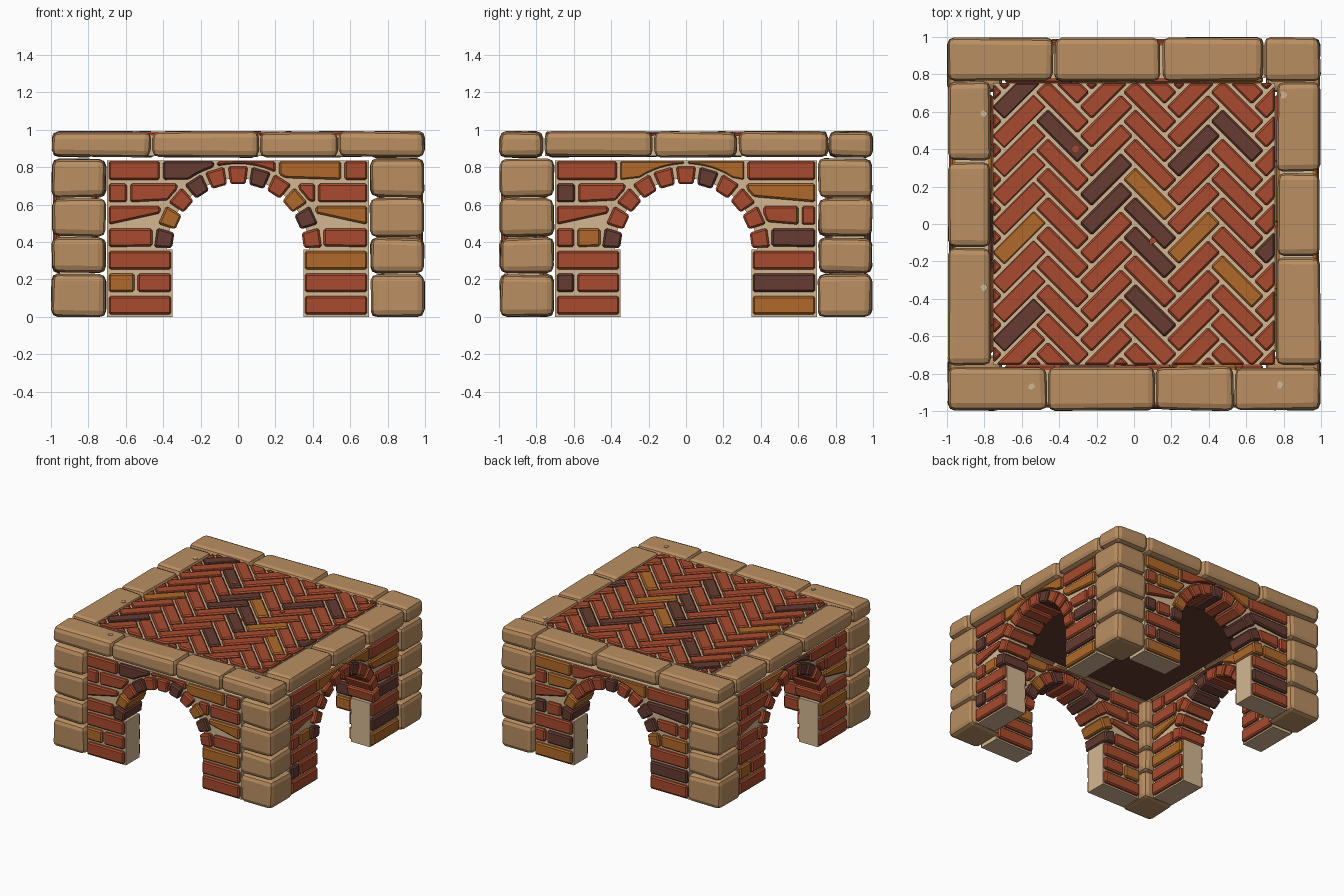
import bpy, bmesh, math, random
from mathutils import Vector

random.seed(4)
if "Cube" in bpy.data.objects:
    bpy.data.objects.remove(bpy.data.objects["Cube"], do_unlink=True)


def material(name, rgb):
    """Flat material from 0-255 display values, converted to linear."""
    lin = [((c / 255 + 0.055) / 1.055) ** 2.4 for c in rgb] + [1]
    m = bpy.data.materials.new(name)
    m.use_nodes = True
    m.diffuse_color = lin
    node = m.node_tree.nodes["Principled BSDF"]
    node.inputs["Base Color"].default_value = lin
    node.inputs["Roughness"].default_value = 0.9
    return m


MATS = [material("red brick", (168, 75, 46)), material("dark brick", (102, 59, 49)),
        material("orange brick", (176, 105, 42)), material("tan stone", (186, 143, 98)),
        material("pale mortar", (212, 183, 146))]
RED, DARK, ORANGE, STONE, MORTAR = range(5)
KEY = {"r": RED, "d": DARK, "o": ORANGE}


def prism(bm, pts, vec, mat, bevel=0.0, segments=1, jitter=0.0):
    """Extrude a flat polygon along vec and chamfer its sharp edges."""
    vec = Vector(vec)
    lo = [bm.verts.new(p) for p in pts]
    hi = [bm.verts.new(Vector(p) + vec) for p in pts]
    n = len(pts)
    faces = [bm.faces.new(lo), bm.faces.new(hi[::-1])]
    faces += [bm.faces.new((lo[i], hi[i], hi[(i + 1) % n], lo[(i + 1) % n])) for i in range(n)]
    for f in faces:
        f.material_index = mat
    bmesh.ops.recalc_face_normals(bm, faces=faces)
    for v in lo + hi:
        v.co += Vector([random.uniform(-jitter, jitter) for _ in range(3)])
    if bevel:
        edges = {e for f in faces for e in f.edges if e.calc_face_angle(0) > 0.5}
        bmesh.ops.bevel(bm, geom=list(edges), offset=bevel, segments=segments, profile=0.5,
                        affect="EDGES", clamp_overlap=True, material=-1)
    return faces


def finish(bm, name, turn=0.0):
    me = bpy.data.meshes.new(name)
    bm.to_mesh(me)
    bm.free()
    for m in MATS:
        me.materials.append(m)
    ob = bpy.data.objects.new(name, me)
    ob.rotation_euler.z = turn
    bpy.context.collection.objects.link(ob)
    return ob


# Walls: each course has its joints and its brick colours
ARCH_Z, ARCH_IN, ARCH_OUT = 0.36, 0.352, 0.448
COURSE = 0.12
FRONT = [([], "rr"), ([-.545], "orr"), ([], "ro"), ([], "rr"), ([], "ro"),
         ([-.585, .42], "rrrr"), ([-.41, -.12, .21, .56], "rdror")]
SIDE = [([], "ro"), ([-.59], "drd"), ([], "rr"), ([-.59], "rod"), ([.61], "rrr"),
        ([-.585], "dro"), ([-.36, 0, .32], "roor")]
FRONT_ARCH, SIDE_ARCH = "dordrrdrodr", "drrrrrdrrrr"


def arch_height(x):
    r = ARCH_OUT + 0.01
    return ARCH_Z + math.sqrt(r * r - x * x) if abs(x) < r else 0


def brick(bm, x0, x1, z0, z1, mat):
    """Wall brick whose lower edge is trimmed by the arch ring."""
    xs = [x0 + (x1 - x0) * i / 10 for i in range(11)]
    pts = [(x, max(z0, arch_height(x)) if z1 > ARCH_Z else z0) for x in xs]
    low = [p for i, p in enumerate(pts) if i in (0, 10) or p[1] > z0]
    outline = low + [(x1, z1), (x0, z1)]
    prism(bm, [(x, -0.98, z) for x, z in outline], (0, 0.225, 0), mat, 0.01)


def wall(name, courses, ring, turn):
    bm = bmesh.new()
    arc = [math.pi * (1 - i / 22) for i in range(23)]
    outline = [(-.7, 0), (-.35, 0), (-.35, ARCH_Z)]
    outline += [(0.38 * math.cos(a), ARCH_Z + 0.38 * math.sin(a)) for a in arc]
    outline += [(.35, ARCH_Z), (.35, 0), (.7, 0), (.7, .835), (-.7, .835)]
    prism(bm, [(x, -0.955, z) for x, z in outline], (0, 0.175, 0), MORTAR)
    for row, (joints, colours) in enumerate(courses):
        z0, z1 = row * COURSE + 0.013, row * COURSE + 0.112
        if row == len(courses) - 1:
            runs = [[-.7] + joints + [.7]]
        else:
            rise = z1 - 0.02 - ARCH_Z
            inner = math.sqrt((ARCH_OUT + .01) ** 2 - rise ** 2) if rise > 0 else .348
            runs = [[-.7] + [j for j in joints if j < 0] + [-inner],
                    [inner] + [j for j in joints if j > 0] + [.7]]
        spans = [s for run in runs for s in zip(run, run[1:])]
        for (a, b), c in zip(spans, colours):
            brick(bm, a + 0.009, b - 0.009, z0, z1, KEY[c])
    # Arch ring
    step = math.pi / len(ring)
    for i, c in enumerate(ring):
        a, b = math.pi - i * step - 0.025, math.pi - (i + 1) * step + 0.025
        corners = [(ARCH_IN, a), (ARCH_OUT, a), (ARCH_OUT, b), (ARCH_IN, b)]
        prism(bm, [(r * math.cos(t), -0.99, ARCH_Z + r * math.sin(t)) for r, t in corners],
              (0, 0.245, 0), KEY[c], 0.01)
    finish(bm, name, turn)


def shuffled(text):
    return "".join(random.sample(text, len(text)))


wall("front_wall", FRONT, FRONT_ARCH, 0)
wall("right_wall", SIDE, SIDE_ARCH, math.pi / 2)
wall("back_wall", [(j, shuffled(c)) for j, c in SIDE], shuffled(FRONT_ARCH), math.pi)
wall("left_wall", [(j, shuffled(c)) for j, c in FRONT], shuffled(SIDE_ARCH), -math.pi / 2)


# Stones
def stone(bm, x0, x1, y0, y1, z0, z1):
    prism(bm, [(x0, y0, z0), (x1, y0, z0), (x1, y1, z0), (x0, y1, z0)], (0, 0, z1 - z0),
          STONE, 0.036, 2, 0.006)


levels = [0, .23, .425, .635, .848]
for sx, side in ((-1, "left"), (1, "right")):
    for sy, end in ((-1, "front"), (1, "back")):
        bm = bmesh.new()
        for z0, z1 in zip(levels, levels[1:]):
            xs, ys = sorted((sx * .708, sx * .994)), sorted((sy * .708, sy * .994))
            stone(bm, *xs, *ys, z0 + (.006 if z0 else 0), z1 - .003)
            if not z0:
                for v in bm.verts:
                    v.co.z = max(v.co.z, 0)
        finish(bm, f"{end}_{side}_corner_stones")

RIM = {"front": [-1, -.46, .115, .535, 1], "back": [-1, -.43, .145, .695, 1],
       "left": [-.76, -.125, .335, .765], "right": [-.76, -.175, .275, .765]}
for side, cuts in RIM.items():
    bm = bmesh.new()
    lo, hi = (-.996, -.765) if side in ("front", "left") else (.765, .996)
    for a, b in zip(cuts, cuts[1:]):
        a, b = a + .005, b - .005
        box = (a, b, lo, hi) if side in ("front", "back") else (lo, hi, a, b)
        stone(bm, *box, .855, .99)
    finish(bm, f"{side}_rim_stones")

# Floor slab with a dark underside
EDGE = 0.755
bm = bmesh.new()
slab = prism(bm, [(-EDGE, -EDGE, .86), (EDGE, -EDGE, .86), (EDGE, EDGE, .86), (-EDGE, EDGE, .86)],
             (0, 0, .11), MORTAR)
for f in slab:
    if f.normal.z < -0.5:
        f.material_index = DARK
finish(bm, "floor_slab")


# Herringbone paving
def clipped(pts):
    """Trim a flat polygon to the square floor."""
    t = bmesh.new()
    t.faces.new([t.verts.new(p) for p in pts])
    for n in ((1, 0, 0), (-1, 0, 0), (0, 1, 0), (0, -1, 0)):
        bmesh.ops.bisect_plane(t, geom=t.verts[:] + t.edges[:] + t.faces[:], clear_outer=True,
                               plane_co=Vector(n) * (EDGE - .003), plane_no=n)
    out, area = [], 0
    for f in t.faces:
        out, area = [v.co.copy() for v in f.verts], f.calc_area()
    t.free()
    return out if area > 0.0008 else []


# Column and row of each special brick
SPECIAL = {(-3, 3): DARK, (-2, 2): DARK, (2, 2): DARK, (1, 1): DARK, (-1, 0): DARK,
           (-1, -1): DARK, (0, -1): DARK, (0, -2): DARK, (0, -4): DARK, (-3, -5): DARK,
           (3, -2): DARK, (0, 0): ORANGE, (-3, -2): ORANGE, (1, -2): ORANGE, (2, -3): ORANGE}
LENGTH, WIDTH = 0.33, 0.11
PITCH = WIDTH * math.sqrt(2)
bm = bmesh.new()
for col in range(-4, 5):
    rising = col % 2
    angle = math.pi / 4 * (1 if rising else -1)
    along = Vector((math.cos(angle), math.sin(angle), 0)) * (LENGTH / 2 - .009)
    across = Vector((-math.sin(angle), math.cos(angle), 0)) * (WIDTH / 2 - .009)
    for row in range(-7, 6):
        c = Vector((.085 + col * LENGTH / math.sqrt(2), .16 + PITCH * (row + rising / 2), .93))
        pts = clipped([c - along - across, c + along - across, c + along + across, c - along + across])
        if pts:
            prism(bm, pts, (0, 0, .06), SPECIAL.get((col, row), RED), 0.01)
finish(bm, "herringbone_paving")

# Chipped spots on stones and dark bricks
bm = bmesh.new()
for x, y, mat in ((-.55, -.87, MORTAR), (.78, -.86, MORTAR), (.8, .69, MORTAR), (-.8, .59, MORTAR),
                  (-.8, -.34, MORTAR), (.27, .19, RED), (-.31, .4, RED), (.1, -.09, RED)):
    ring = [(x + .02 * math.cos(k) * random.uniform(.7, 1.2),
             y + .02 * math.sin(k) * random.uniform(.7, 1.2), .988) for k in range(6)]
    prism(bm, ring, (0, 0, .006), mat)
finish(bm, "chipped_spots")
